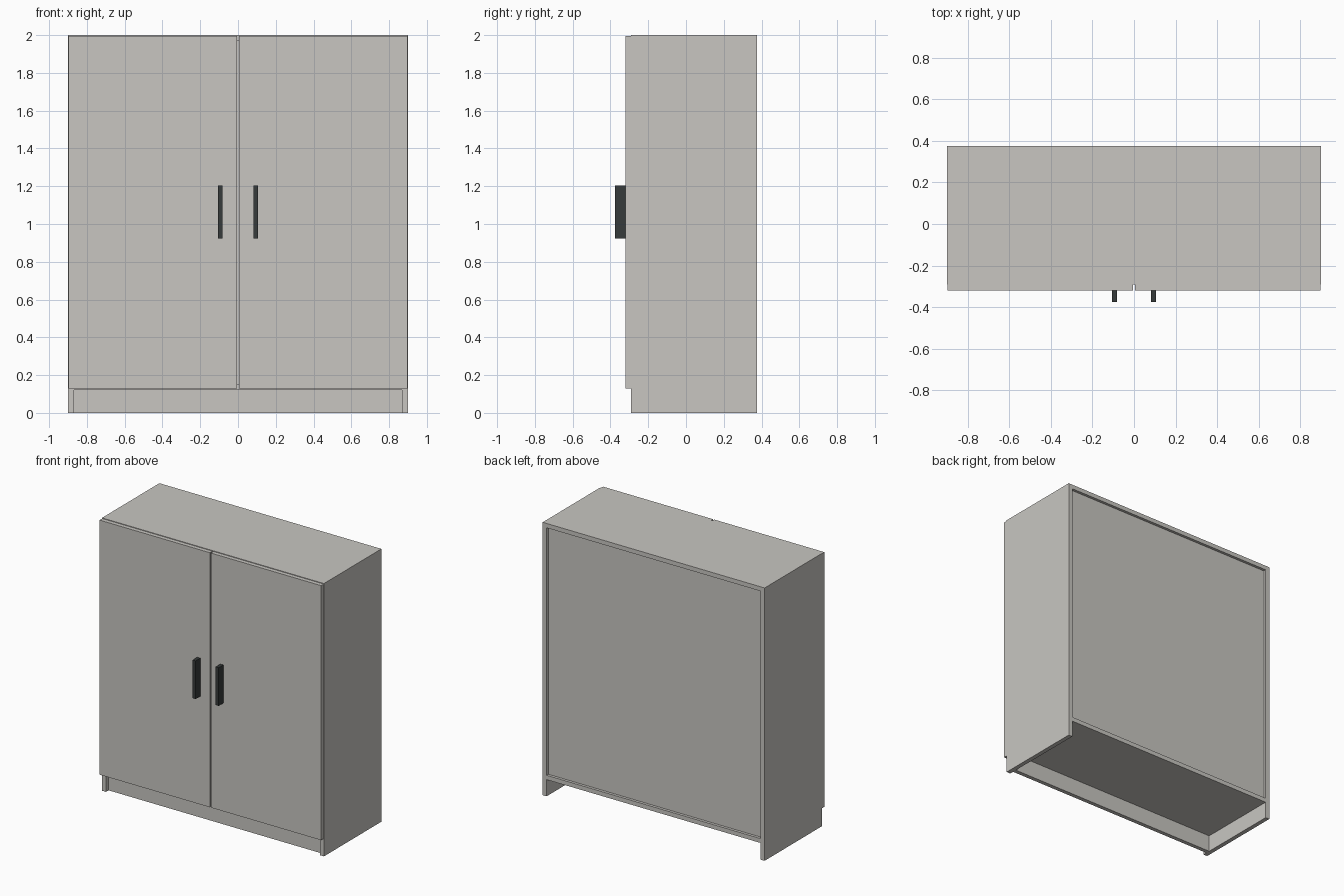
import bpy, bmesh

if "Cube" in bpy.data.objects:
    bpy.data.objects.remove(bpy.data.objects["Cube"])


def material(name, rgb):
    m = bpy.data.materials.new(name)
    m.diffuse_color = (*rgb, 1.0)
    m.use_nodes = True
    m.node_tree.nodes["Principled BSDF"].inputs["Base Color"].default_value = m.diffuse_color
    return m


PANEL = material("warm light grey", (0.58, 0.565, 0.535))
DARK = material("charcoal", (0.037, 0.043, 0.043))


def box(name, x, y, z, mat):
    """Axis-aligned board given by its (min, max) extents."""
    bm = bmesh.new()
    bmesh.ops.create_cube(bm, size=1.0)
    for v in bm.verts:
        v.co = [(a + b) / 2 + c * (b - a) for c, (a, b) in zip(v.co, (x, y, z))]
    mesh = bpy.data.meshes.new(name)
    bm.to_mesh(mesh)
    bm.free()
    mesh.materials.append(mat)
    ob = bpy.data.objects.new(name, mesh)
    bpy.context.collection.objects.link(ob)
    return ob


W, T = 0.9, 0.032            # half width, board thickness
FRONT, BACK = -0.29, 0.375   # carcass depth
BASE, TOP = 0.122, 2.0
inner = (-W + T, W - T)

# Carcass boards between the sides
box("top_panel", inner, (FRONT, BACK), (TOP - T, TOP), PANEL)
box("bottom_panel", inner, (FRONT, BACK), (BASE, BASE + T), PANEL)
box("back_panel", inner, (BACK - 0.032, BACK - 0.02), (BASE + T, TOP - T), PANEL)

# Recessed plinth board
box("plinth", inner, (FRONT + 0.03, FRONT + 0.06), (0, BASE), PANEL)

# Sides, doors and handles, one set per side
for s, side in ((-1, "left"), (1, "right")):
    def span(a, b):
        return tuple(sorted((s * a, s * b)))
    box(side + "_side", span(W - T, W), (FRONT, BACK), (0, TOP), PANEL)
    box(side + "_door", span(0.004, 0.898), (-0.321, FRONT - 0.001), (0.13, 1.996), PANEL)
    box(side + "_handle", span(0.081, 0.106), (-0.375, -0.321), (0.923, 1.203), DARK)
